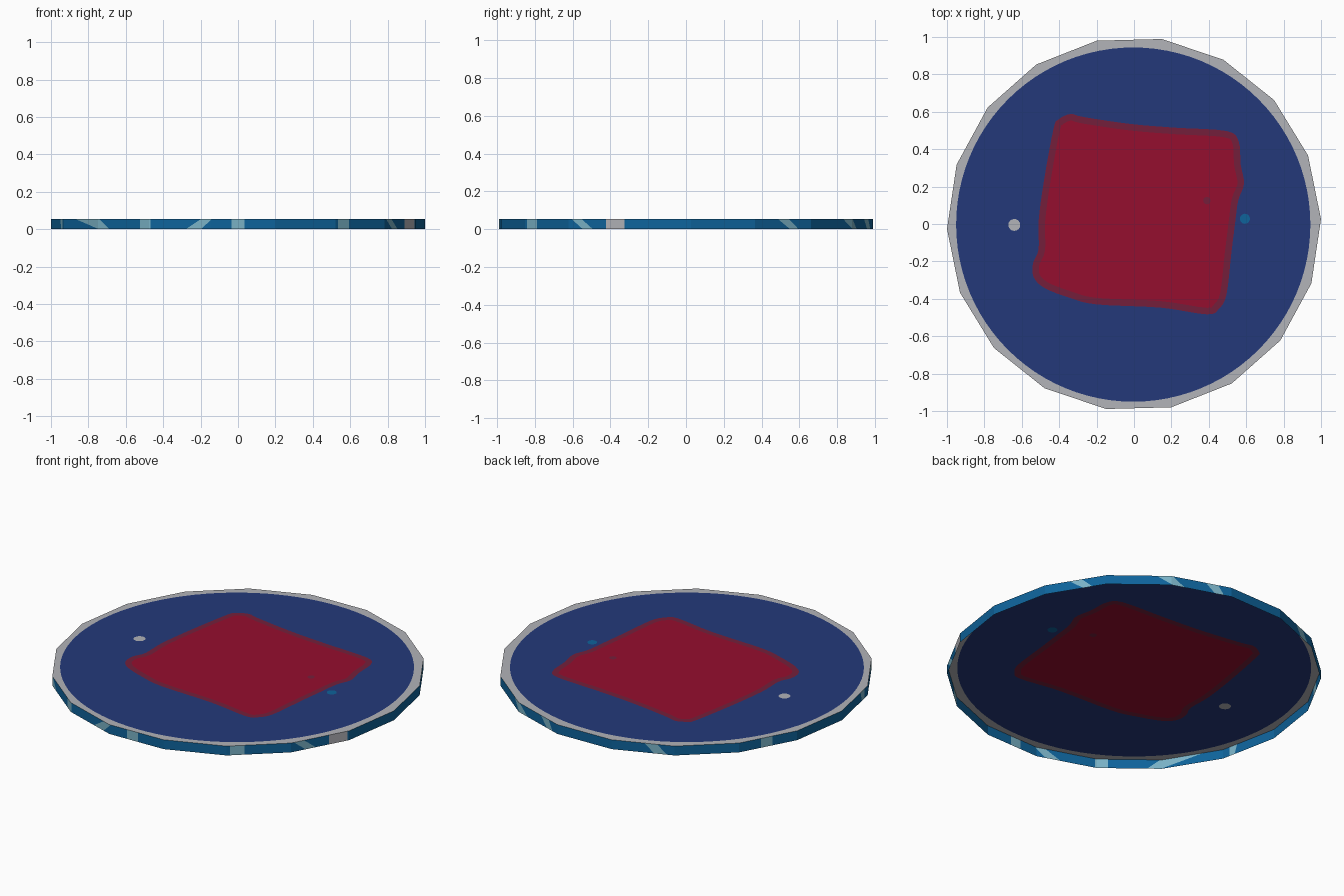
import bpy, math
from mathutils import Vector
from mathutils.geometry import delaunay_2d_cdt

if "Cube" in bpy.data.objects:
    bpy.data.objects.remove(bpy.data.objects["Cube"])

SIDES, TURN, HEIGHT = 18, 1.5, 0.055


def material(name, rgb):
    lin = [(c / 255 / 12.92) if c < 11 else ((c / 255 + 0.055) / 1.055) ** 2.4 for c in rgb]
    m = bpy.data.materials.new(name)
    m.diffuse_color = (*lin, 1)
    m.use_nodes = True
    m.node_tree.nodes["Principled BSDF"].inputs["Base Color"].default_value = m.diffuse_color
    return m


MATS = [material("pale grey", (178, 179, 184)), material("navy", (36, 57, 122)),
        material("dark maroon", (116, 31, 59)), material("crimson", (149, 14, 46)),
        material("sea blue", (14, 99, 155)), material("light cyan", (122, 178, 198))]
GREY, NAVY, MAROON, RED, BLUE, CYAN = range(6)


def circle(cx, cy, r, n):
    return [(cx + r * math.cos(2 * math.pi * i / n), cy + r * math.sin(2 * math.pi * i / n))
            for i in range(n)]


def smooth_loop(pts, steps=4):
    """Closed Catmull-Rom curve through the points."""
    out, n = [], len(pts)
    for i in range(n):
        a, b, c, d = (Vector(pts[(i + k) % n]) for k in (-1, 0, 1, 2))
        for s in range(steps):
            t = s / steps
            p = 0.5 * (2 * b + (c - a) * t + (2 * a - 5 * b + 4 * c - d) * t ** 2
                       + (3 * b - a - 3 * c + d) * t ** 3)
            out.append((p.x, p.y))
    return out


def inset(pts, dist):
    """Move a clockwise loop inwards along its normals."""
    out, n = [], len(pts)
    for i, p in enumerate(pts):
        t = (Vector(pts[(i + 1) % n]) - Vector(pts[i - 1])).normalized()
        out.append((p[0] + t.y * dist, p[1] - t.x * dist))
    return out


def inside(p, loop):
    hit = False
    for (x1, y1), (x2, y2) in zip(loop, loop[1:] + loop[:1]):
        if (y1 > p.y) != (y2 > p.y) and p.x < (x2 - x1) * (p.y - y1) / (y2 - y1) + x1:
            hit = not hit
    return hit


def cut_sheet(name, base, regions, place, lines=()):
    """Flat sheet cut along region outlines, coloured by region, then placed in 3D."""
    verts, edges = [], []
    for loop in [r[0] for r in regions] + list(lines):
        k, n = len(verts), len(loop)
        verts += [Vector(p) for p in loop]
        edges += [(k + i, k + (i + 1) % n) for i in range(n if n > 2 else 1)]
    co, _, faces, *_ = delaunay_2d_cdt(verts, edges, [], 0, 1e-5)
    mesh = bpy.data.meshes.new(name)
    mesh.from_pydata([place(p) for p in co], [], [list(f) for f in faces])
    for m in MATS:
        mesh.materials.append(m)
    for poly, f in zip(mesh.polygons, faces):
        mid = sum((co[i] for i in f), Vector((0, 0))) / len(f)
        poly.material_index = base
        for loop, mat in regions:
            if inside(mid, loop):
                poly.material_index = mat
    ob = bpy.data.objects.new(name, mesh)
    bpy.context.collection.objects.link(ob)
    return ob


corners = [(math.cos(math.radians(TURN + 20 * i)), math.sin(math.radians(TURN + 20 * i)))
           for i in range(SIDES)]

# Top disc: grey rim, navy field, rounded crimson square with maroon edge, dots
square = smooth_loop([
    (-0.405, 0.558), (-0.34, 0.588), (-0.27, 0.572), (-0.02, 0.535), (0.22, 0.515),
    (0.495, 0.497), (0.56, 0.44), (0.57, 0.32), (0.588, 0.215), (0.557, 0.125), (0.54, 0.0),
    (0.52, -0.16), (0.495, -0.375), (0.455, -0.452), (0.39, -0.483), (0.14, -0.447),
    (-0.2, -0.43), (-0.343, -0.395), (-0.477, -0.343), (-0.536, -0.285), (-0.54, -0.21),
    (-0.51, -0.134), (-0.51, 0.016), (-0.48, 0.24), (-0.43, 0.51)])
cut_sheet("top_disc", GREY,
          [(circle(-0.004, -0.003, 0.947, 96), NAVY),
           (square, MAROON), (inset(square, 0.035), RED),
           (circle(0.39, 0.125, 0.02, 12), MAROON),
           (circle(0.593, 0.028, 0.027, 16), BLUE),
           (circle(-0.64, -0.005, 0.032, 16), GREY)],
          lambda p: (p.x, p.y, HEIGHT), [corners])

# Side wall, open underneath: unrolled strip (side count, height) with slanted pale patches
def wall_point(p):
    i = min(int(p.x + 1e-4), SIDES - 1)
    a, b = Vector(corners[i]), Vector(corners[(i + 1) % SIDES])
    q = a.lerp(b, p.x - i)
    return (q.x, q.y, p.y)


# each patch: start and end angle at the bottom, start and end angle at the top
patches = [(34, 37, 29.5, 33.5), (62, 66, 57, 62), (76, 79, 73, 77), (115, 119, 112, 116),
           (149, 153, 149, 153), (197, 199, 196, 199), (222, 226, 208, 222),
           (238, 242, 238, 242), (253.5, 258.5, 258.5, 262), (268, 272, 268, 272),
           (302.5, 307, 302.5, 307), (326.5, 330, 322.5, 326)]


def strip(b0, b1, t0, t1):
    u = [(a - TURN) / 20 for a in (b0, b1, t1, t0)]
    return list(zip(u, (0, 0, HEIGHT, HEIGHT)))


cut_sheet("side_wall", BLUE,
          [(strip(*p), CYAN) for p in patches] + [(strip(334.5, 341, 334.5, 341), GREY)],
          wall_point, [[(i, 0), (i, HEIGHT)] for i in range(SIDES + 1)])
